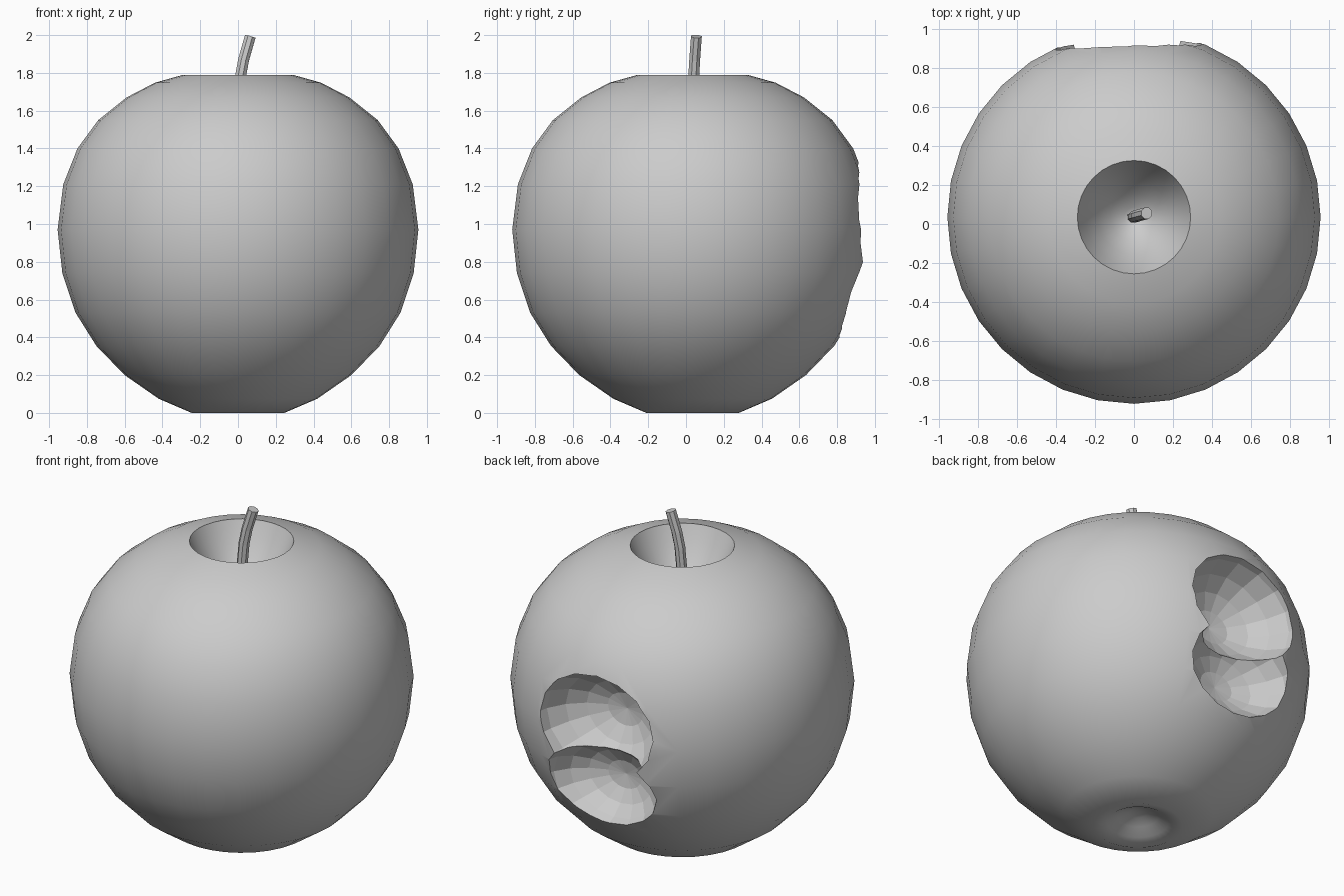
import bpy, bmesh, math
from mathutils import Matrix

if "Cube" in bpy.data.objects:
    bpy.data.objects.remove(bpy.data.objects["Cube"])

CY = 0.035  # the apple axis sits slightly behind the origin


def link_mesh(name, bm):
    mesh = bpy.data.meshes.new(name)
    bm.to_mesh(mesh)
    bm.free()
    ob = bpy.data.objects.new(name, mesh)
    bpy.context.collection.objects.link(ob)
    return ob


def lathe(name, profile, segments):
    bm = bmesh.new()
    verts = [bm.verts.new((r, 0, z)) for r, z in profile]
    edges = [bm.edges.new(p) for p in zip(verts, verts[1:])]
    bmesh.ops.spin(bm, geom=verts + edges, axis=(0, 0, 1), cent=(0, 0, 0),
                   angle=math.tau, steps=segments)
    bmesh.ops.remove_doubles(bm, verts=bm.verts, dist=1e-4)
    bmesh.ops.recalc_face_normals(bm, faces=bm.faces)
    return link_mesh(name, bm)


# Apple body: bottom hollow, round side, sharp top rim, stem hollow
profile = [(0, 0.085), (0.05, 0.08), (0.11, 0.055), (0.17, 0.022), (0.245, 0.0),
           (0.42, 0.075), (0.60, 0.20), (0.75, 0.355), (0.86, 0.53), (0.93, 0.74),
           (0.955, 0.97), (0.925, 1.21), (0.85, 1.40), (0.74, 1.55), (0.59, 1.67),
           (0.44, 1.748), (0.29, 1.79),
           (0.25, 1.70), (0.19, 1.60), (0.12, 1.51), (0.05, 1.46), (0, 1.44)]
apple = lathe("apple_body", profile, 32)
apple.location.y = CY
apple.data.polygons.foreach_set("use_smooth", [True] * len(apple.data.polygons))
apple.data.set_sharp_from_angle(angle=math.radians(50))

# Two overlapping faceted bites in the back, poles pointing into the flesh
bites = [((-0.03, 0.98, 1.02), (0.385, 0.37, 0.32)),
         ((-0.045, 0.94, 0.635), (0.365, 0.30, 0.27))]
for i, (loc, size) in enumerate(bites, 1):
    bm = bmesh.new()
    bmesh.ops.create_uvsphere(bm, u_segments=16, v_segments=10, radius=1)
    bmesh.ops.rotate(bm, verts=bm.verts, matrix=Matrix.Rotation(math.pi / 2, 3, 'X'))
    bmesh.ops.scale(bm, verts=bm.verts, vec=size)
    cutter = link_mesh(f"bite_cutter_{i}", bm)
    cutter.location = loc
    cutter.hide_render = True
    cutter.display_type = 'WIRE'
    mod = apple.modifiers.new(f"bite_{i}", 'BOOLEAN')
    mod.operation = 'DIFFERENCE'
    mod.solver = 'EXACT'
    mod.object = cutter

# Bent stem, flat sided
curve = bpy.data.curves.new("stem", 'CURVE')
curve.dimensions = '3D'
curve.bevel_depth = 0.031
curve.bevel_resolution = 2
curve.use_fill_caps = True
path = [(-0.005, CY, 1.42), (0.0, 0.037, 1.62), (0.013, 0.041, 1.78),
        (0.03, 0.046, 1.87), (0.065, 0.055, 1.993)]
spline = curve.splines.new('POLY')
spline.points.add(len(path) - 1)
for point, co in zip(spline.points, path):
    point.co = (*co, 1)
spline.use_smooth = False
stem = bpy.data.objects.new("stem", curve)
bpy.context.collection.objects.link(stem)
